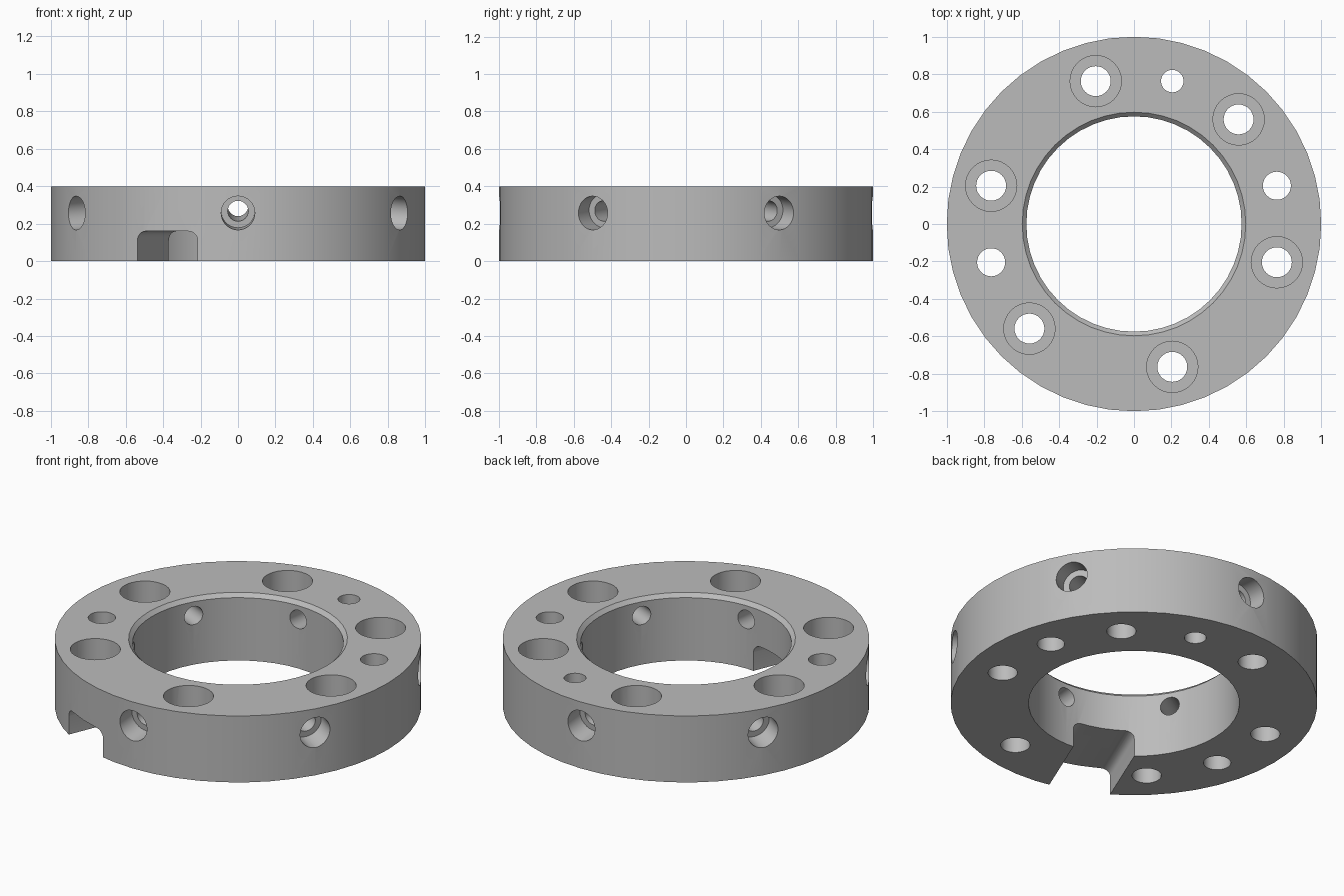
import bpy, bmesh, math
from mathutils import Matrix, Vector

cube = bpy.data.objects.get("Cube")
if cube:
    bpy.data.objects.remove(cube, do_unlink=True)

HEIGHT = 0.4
BOLT_CIRCLE = 0.79


def lathe(bm, profile, segments, matrix=Matrix(), closed=False):
    """Revolve (radius, z) points about local z; open profiles get end caps."""
    rings = []
    for r, z in profile:
        ring = []
        for i in range(segments):
            a = math.tau * i / segments
            ring.append(bm.verts.new(matrix @ Vector((r * math.cos(a), r * math.sin(a), z))))
        rings.append(ring)
    pairs = list(zip(rings, rings[1:]))
    if closed:
        pairs.append((rings[-1], rings[0]))
    else:
        bm.faces.new(rings[0])
        bm.faces.new(rings[-1])
    for low, high in pairs:
        for i in range(segments):
            j = (i + 1) % segments
            bm.faces.new((low[i], low[j], high[j], high[i]))


def make_object(bm, name):
    bmesh.ops.recalc_face_normals(bm, faces=bm.faces)
    mesh = bpy.data.meshes.new(name)
    bm.to_mesh(mesh)
    bm.free()
    obj = bpy.data.objects.new(name, mesh)
    bpy.context.collection.objects.link(obj)
    return obj


# Ring body with a chamfered upper bore edge
bm = bmesh.new()
lathe(bm, [(0.575, 0), (1, 0), (1, HEIGHT), (0.597, HEIGHT), (0.575, HEIGHT - 0.022)],
      48, closed=True)
ring = make_object(bm, "flange_ring")

cuts = bmesh.new()


def vertical_hole(degrees, profile):
    a = math.radians(degrees)
    place = Matrix.Translation((BOLT_CIRCLE * math.cos(a), BOLT_CIRCLE * math.sin(a), 0))
    lathe(cuts, profile, 32, place)


# Six counterbored bolt holes
for k in range(6):
    vertical_hole(45 + 60 * k, [(0.08, -0.1), (0.08, 0.21), (0.137, 0.21), (0.137, 0.5)])

# Plain through holes
for degrees, radius in ((15, 0.075), (195, 0.075), (75, 0.06)):
    vertical_hole(degrees, [(radius, -0.1), (radius, 0.5)])

# Six stepped radial holes, sloping gently up towards the bore
for k in range(6):
    a = math.radians(30 + 60 * k)
    outward = Vector((math.cos(a), math.sin(a), -0.09))
    place = (Matrix.Translation((math.cos(a), math.sin(a), 0.257))
             @ outward.to_track_quat('Z', 'Y').to_matrix().to_4x4())
    lathe(cuts, [(0.055, -0.52), (0.055, -0.12), (0.09, -0.12), (0.09, 0.1)], 32, place)

# Radial slot in the underside with rounded upper corners
half, top, fillet = 0.174, 0.16, 0.05
outline = [(-half, -0.1), (half, -0.1)]
for side, start in ((1, 0), (-1, 90)):
    for i in range(7):
        a = math.radians(start + 15 * i)
        outline.append((side * (half - fillet) + fillet * math.cos(a),
                        top - fillet + fillet * math.sin(a)))
turn = Matrix.Rotation(math.radians(247.5), 4, 'Z')
ends = [[cuts.verts.new(turn @ Vector((x, y, z))) for y, z in outline] for x in (0.4, 1.2)]
for end in ends:
    cuts.faces.new(end)
for i in range(len(outline)):
    j = (i + 1) % len(outline)
    cuts.faces.new((ends[0][i], ends[0][j], ends[1][j], ends[1][i]))

cutter = make_object(cuts, "hole_cutter")
cutter.hide_render = True

# Cut the holes and remove the helper
mod = ring.modifiers.new("holes", 'BOOLEAN')
mod.operation = 'DIFFERENCE'
mod.solver = 'EXACT'
mod.object = cutter
bpy.ops.object.select_all(action='DESELECT')
ring.select_set(True)
bpy.context.view_layer.objects.active = ring
bpy.ops.object.modifier_apply(modifier=mod.name)
bpy.data.objects.remove(cutter, do_unlink=True)

# Plain grey metal
grey = bpy.data.materials.new("plain_grey")
grey.use_nodes = True
colour = (0.5, 0.5, 0.5, 1)
grey.diffuse_color = colour
grey.node_tree.nodes["Principled BSDF"].inputs["Base Color"].default_value = colour
ring.data.materials.clear()
ring.data.materials.append(grey)
bpy.ops.object.shade_smooth_by_angle(angle=math.radians(30))
